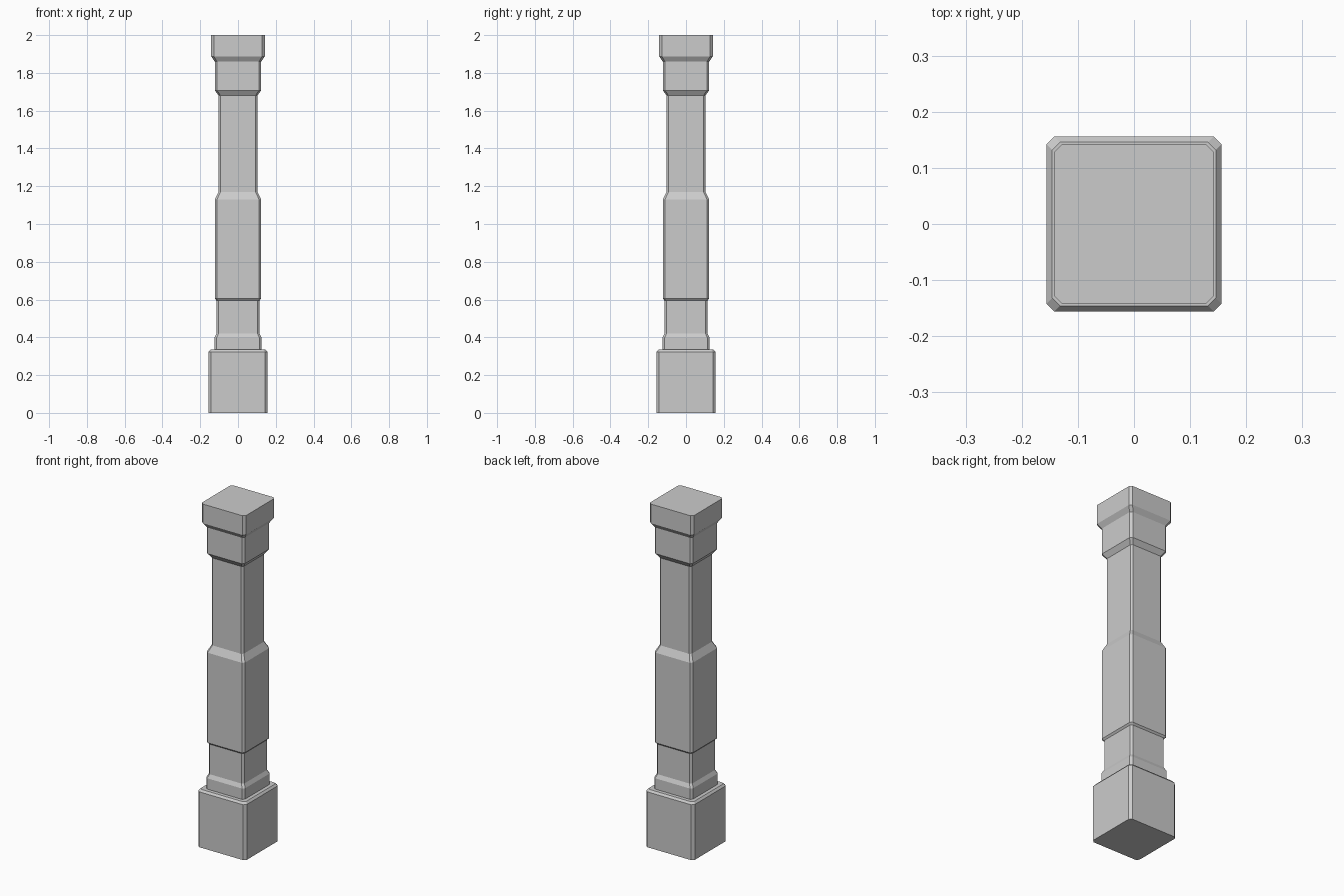
import bpy
import bmesh

if "Cube" in bpy.data.objects:
    bpy.data.objects.remove(bpy.data.objects["Cube"])


def ring(bm, half, z, chamfer):
    """Square cross-section with chamfered corners."""
    k = half - chamfer
    pts = [(half, -k), (half, k), (k, half), (-k, half),
           (-half, k), (-half, -k), (-k, -half), (k, -half)]
    return [bm.verts.new((x, y, z)) for x, y in pts]


def loft(name, profile):
    """Skin a list of (half width, height, chamfer) sections."""
    bm = bmesh.new()
    rings = [ring(bm, *p) for p in profile]
    for a, b in zip(rings, rings[1:]):
        for i in range(8):
            j = (i + 1) % 8
            bm.faces.new((a[i], a[j], b[j], b[i]))
    bm.faces.new(rings[0][::-1])
    bm.faces.new(rings[-1])
    bmesh.ops.recalc_face_normals(bm, faces=bm.faces)
    mesh = bpy.data.meshes.new(name)
    bm.to_mesh(mesh)
    bm.free()
    obj = bpy.data.objects.new(name, mesh)
    bpy.context.collection.objects.link(obj)
    return obj


# Whole post: plinth, stepped shaft and capital as one closed skin
loft("square_pillar", [
    # plinth
    (0.156, 0.0, 0.014), (0.156, 0.323, 0.014), (0.146, 0.335, 0.014),
    # foot moulding
    (0.125, 0.335, 0.012), (0.125, 0.398, 0.012), (0.114, 0.42, 0.011),
    # lower shaft block
    (0.114, 0.595, 0.011), (0.123, 0.605, 0.012), (0.123, 1.13, 0.012),
    # upper shaft
    (0.103, 1.17, 0.010), (0.103, 1.68, 0.010),
    # neck and capital
    (0.123, 1.708, 0.012), (0.123, 1.86, 0.012),
    (0.142, 1.888, 0.014), (0.142, 2.0, 0.014),
])
